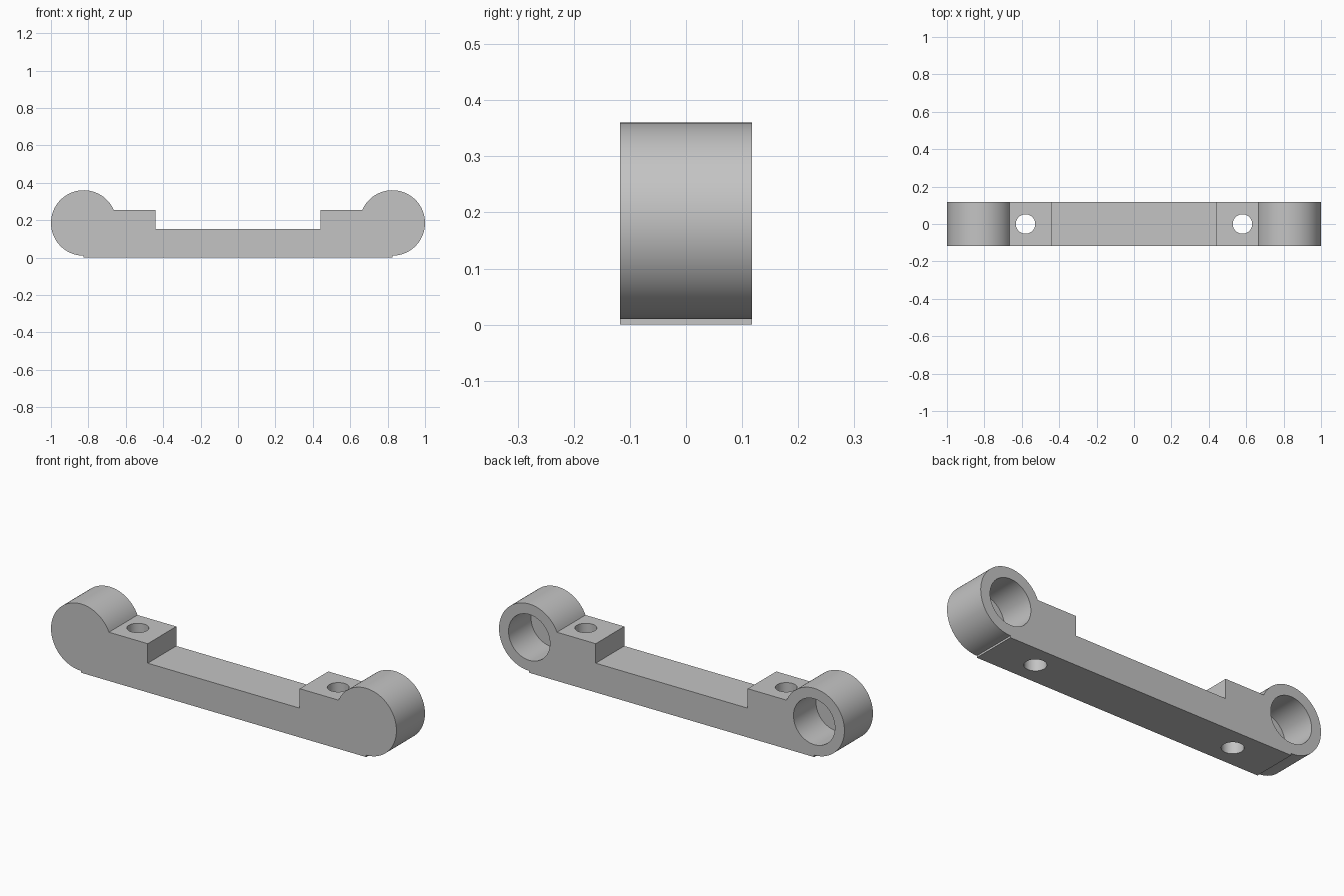
import bpy, bmesh, math

if "Cube" in bpy.data.objects:
    bpy.data.objects.remove(bpy.data.objects["Cube"])

HALF_Y = 0.118          # half the width of the bar
CX, CZ, R = 0.825, 0.185, 0.175   # end boss centre and radius
STEP_Z = 0.255          # top of the screw pads

grey = bpy.data.materials.new("plain grey")
grey.diffuse_color = (0.55, 0.55, 0.55, 1)
grey.use_nodes = True
grey.node_tree.nodes["Principled BSDF"].inputs["Base Color"].default_value = grey.diffuse_color

# Right half of the outline: bar top, pad, round boss, then the base strip
a0 = math.asin((STEP_Z - CZ) / R)
start, end, n = math.pi - a0, -math.pi / 2, 64
half = [(0.44, 0.153), (0.44, STEP_Z)]
for i in range(n + 1):
    a = start + (end - start) * i / n
    half.append((CX + R * math.cos(a), CZ + R * math.sin(a)))
half.append((CX, 0.0))
outline = half + [(-x, z) for x, z in reversed(half)]

# Extrude the outline across the width
bm = bmesh.new()
face = bm.faces.new([bm.verts.new((x, -HALF_Y, z)) for x, z in outline])
ext = bmesh.ops.extrude_face_region(bm, geom=[face])
bmesh.ops.translate(bm, vec=(0, 2 * HALF_Y, 0),
                    verts=[v for v in ext["geom"] if isinstance(v, bmesh.types.BMVert)])
bmesh.ops.recalc_face_normals(bm, faces=bm.faces)
mesh = bpy.data.meshes.new("handle_bar")
bm.to_mesh(mesh)
bm.free()
bar = bpy.data.objects.new("handle_bar", mesh)
bpy.context.collection.objects.link(bar)
mesh.materials.append(grey)


def cut(name, radius, depth, loc, rot=(0, 0, 0)):
    """Drill a round hole in the bar."""
    bpy.ops.mesh.primitive_cylinder_add(vertices=64, radius=radius, depth=depth,
                                        location=loc, rotation=rot)
    cutter = bpy.context.object
    cutter.name = name
    cutter.data.materials.append(grey)
    cutter.hide_render = True
    mod = bar.modifiers.new(name, 'BOOLEAN')
    mod.operation = 'DIFFERENCE'
    mod.solver = 'EXACT'
    mod.object = cutter
    bpy.context.view_layer.objects.active = bar
    bpy.ops.object.modifier_apply(modifier=name)
    bpy.data.objects.remove(cutter)


for s in (-1, 1):
    # Blind bore, open at the back, leaving a thin front wall
    y0, y1 = -HALF_Y + 0.05, HALF_Y + 0.1
    cut("bore_cutter", 0.12, y1 - y0, (s * CX, (y0 + y1) / 2, CZ), (math.pi / 2, 0, 0))
    # Vertical screw hole through the pad
    cut("screw_cutter", 0.052, 0.6, (s * 0.58, 0, 0.15))

bpy.ops.object.select_all(action='DESELECT')
bar.select_set(True)
bpy.context.view_layer.objects.active = bar
bpy.ops.object.shade_smooth_by_angle(angle=math.radians(30))
